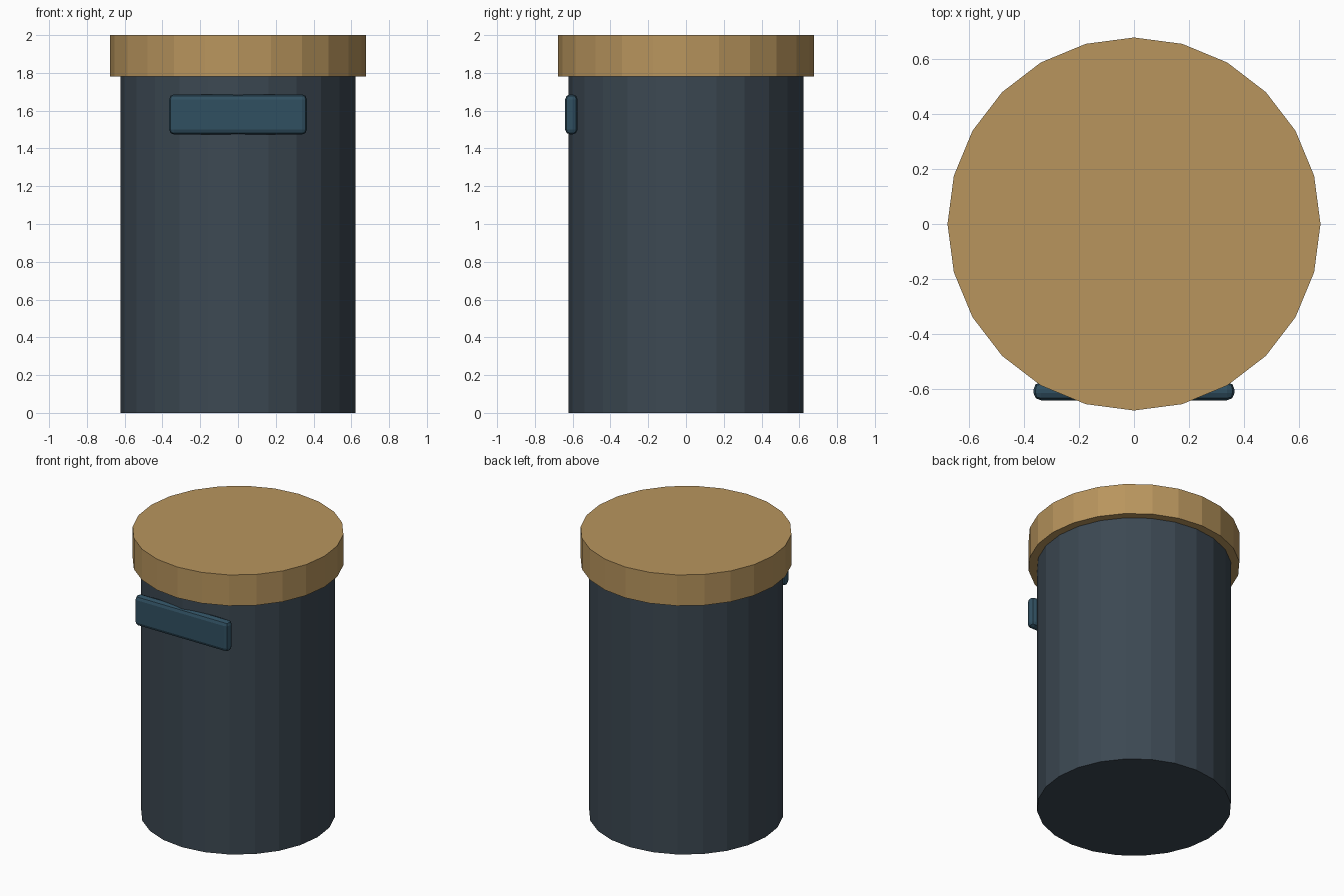
import bpy

if "Cube" in bpy.data.objects:
    bpy.data.objects.remove(bpy.data.objects["Cube"])


def paint(obj, name, color):
    mat = bpy.data.materials.new(name)
    mat.diffuse_color = (*color, 1)
    mat.use_nodes = True
    mat.node_tree.nodes["Principled BSDF"].inputs["Base Color"].default_value = mat.diffuse_color
    obj.data.materials.append(mat)


def drum(name, radius, z0, z1):
    bpy.ops.mesh.primitive_cylinder_add(
        vertices=24, radius=radius, depth=z1 - z0, location=(0, 0, (z0 + z1) / 2))
    obj = bpy.context.object
    obj.name = name
    return obj


# Canister body and overhanging lid
body = drum("body", 0.622, 0, 1.782)
paint(body, "dark_slate", (0.045, 0.065, 0.085))
lid = drum("lid", 0.677, 1.782, 2.0)
paint(lid, "tan", (0.48, 0.30, 0.11))

# Rounded front plate, partly sunk into the body
bpy.ops.mesh.primitive_cube_add(size=1, location=(0, -0.607, 1.58))
plate = bpy.context.object
plate.name = "front_plate"
plate.scale = (0.73, 0.066, 0.213)
bpy.ops.object.transform_apply(location=False, rotation=False, scale=True)
bevel = plate.modifiers.new("rounded_edges", 'BEVEL')
bevel.width = 0.027
bevel.segments = 2
paint(plate, "blue_slate", (0.03, 0.08, 0.12))
